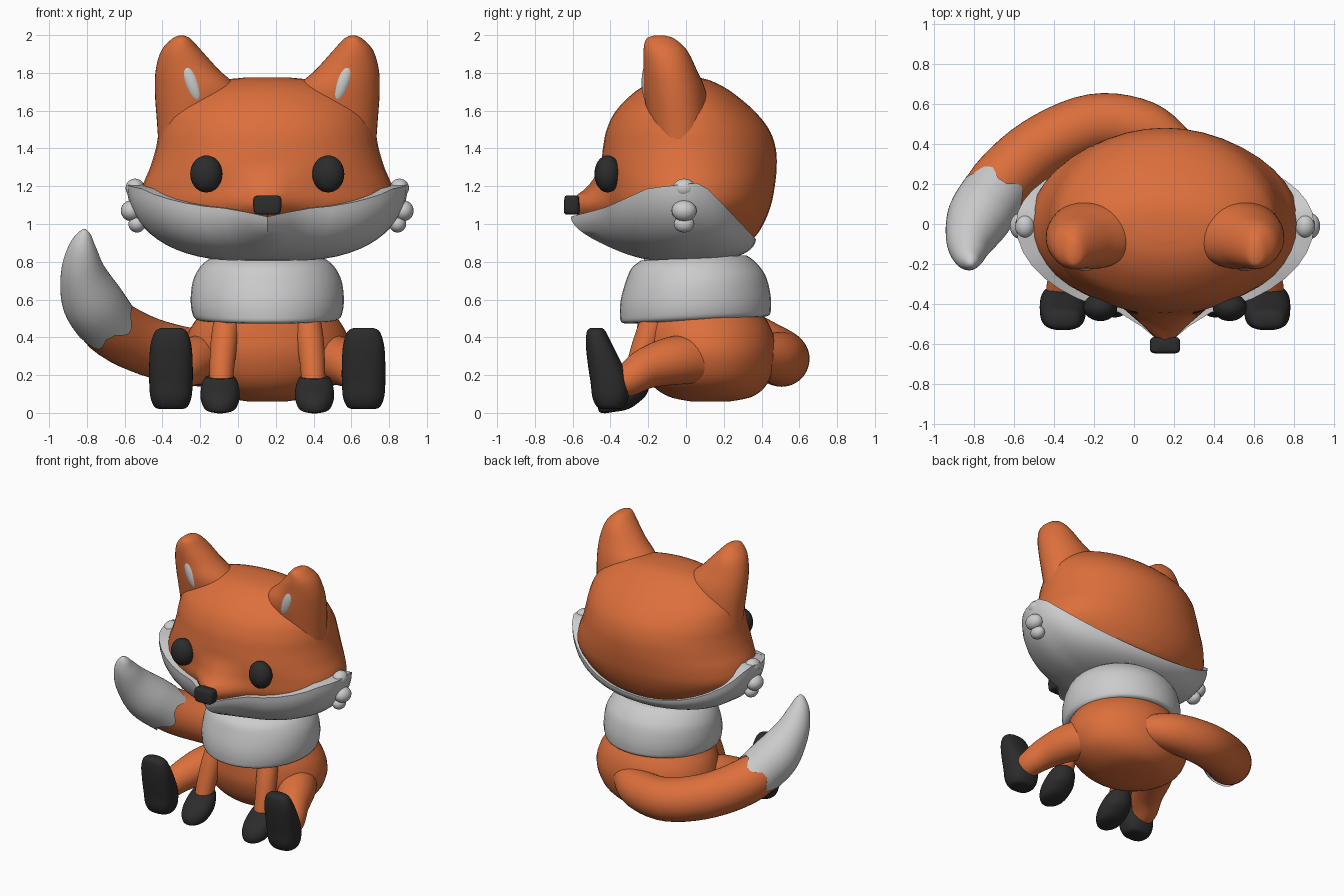
import bpy, bmesh, math
from mathutils import Vector

if "Cube" in bpy.data.objects:
    bpy.data.objects.remove(bpy.data.objects["Cube"])

AXIS = 0.155          # symmetry plane of the sitting figure
N = 40                # points per cross-section


def material(name, rgb):
    m = bpy.data.materials.new(name)
    m.diffuse_color = (*rgb, 1)
    m.use_nodes = True
    m.node_tree.nodes["Principled BSDF"].inputs["Base Color"].default_value = m.diffuse_color
    return m


ORANGE = material("orange", (0.72, 0.16, 0.045))
BLACK = material("black", (0.025, 0.025, 0.025))


def smooth_rows(rows, n=5):
    """Catmull-Rom interpolation of a table of section parameters."""
    out = []
    for i in range(len(rows) - 1):
        p = [rows[max(0, min(len(rows) - 1, i + k))] for k in (-1, 0, 1, 2)]
        for j in range(n):
            t = j / n
            out.append([0.5 * (2 * b + (c - a) * t + (2 * a - 5 * b + 4 * c - d) * t * t
                               + (3 * b - a - 3 * c + d) * t ** 3) for a, b, c, d in zip(*p)])
    return out + [list(rows[-1])]


def loft(name, rings, mat=None, mirror=False, x0=AXIS):
    bm = bmesh.new()
    vs = [[bm.verts.new(p) for p in r] for r in rings]
    for a, b in zip(vs, vs[1:]):
        for i in range(len(a)):
            j = (i + 1) % len(a)
            bm.faces.new((a[i], a[j], b[j], b[i]))
    for ring in (vs[0], vs[-1]):
        c = bm.verts.new(sum((v.co for v in ring), Vector()) / len(ring))
        for i in range(len(ring)):
            bm.faces.new((ring[i], ring[(i + 1) % len(ring)], c))
    bmesh.ops.recalc_face_normals(bm, faces=bm.faces)
    me = bpy.data.meshes.new(name)
    bm.to_mesh(me)
    bm.free()
    me.shade_smooth()
    me.set_sharp_from_angle(angle=math.radians(50))
    if mat:
        me.materials.append(mat)
    ob = bpy.data.objects.new(name, me)
    bpy.context.collection.objects.link(ob)
    ob.location.x = x0
    if mirror:
        ob.modifiers.new("Mirror", 'MIRROR').use_mirror_merge = False
    return ob


def power(v, e):
    return math.copysign(abs(v) ** e, v)


def angles():
    return [2 * math.pi * i / N for i in range(N)]


def ovals(name, rows, mat=None, mirror=False, e=1.0, tilt=0.0):
    """Stack of (z, centre x, centre y, radius x, radius y) sections."""
    rings = [[(cx + rx * power(math.cos(a), e), cy + ry * power(math.sin(a), e),
               z + tilt * ry * math.sin(a)) for a in angles()]
             for z, cx, cy, rx, ry in smooth_rows(rows)]
    return loft(name, rings, mat, mirror)


def tube(name, rows, mat=None, mirror=False, x0=AXIS, teeth=0.0):
    """Round limb through (x, y, z, radius) points; teeth makes a zigzag hem."""
    pts = smooth_rows(rows)
    rings = []
    for i, (x, y, z, r) in enumerate(pts):
        t = (Vector(pts[min(i + 1, len(pts) - 1)][:3]) - Vector(pts[max(i - 1, 0)][:3])).normalized()
        u = t.cross(Vector((0, 0, 1))).normalized()
        w = u.cross(t)
        hem = teeth if i == 0 else 0
        rings.append([Vector((x, y, z)) + r * (u * math.cos(a) + w * math.sin(a))
                      + t * hem * math.sin(5 * a) for a in angles()])
    return loft(name, rings, mat, mirror, x0)


def ball(name, c, r, mat=None, mirror=False, ry=0.0):
    bm = bmesh.new()
    bmesh.ops.create_uvsphere(bm, u_segments=24, v_segments=16, radius=1)
    ca, sa = math.cos(ry), math.sin(ry)
    for v in bm.verts:
        x, y, z = (v.co[k] * r[k] for k in range(3))
        v.co = (c[0] + x * ca + z * sa, c[1] + y, c[2] - x * sa + z * ca)
    me = bpy.data.meshes.new(name)
    bm.to_mesh(me)
    bm.free()
    me.shade_smooth()
    if mat:
        me.materials.append(mat)
    ob = bpy.data.objects.new(name, me)
    bpy.context.collection.objects.link(ob)
    ob.location.x = AXIS
    if mirror:
        ob.modifiers.new("Mirror", 'MIRROR').use_mirror_merge = False


def face_point(a, hw, front, back, snout, z):
    """Round back, front drawn out to a narrow snout."""
    x, s = hw * math.cos(a), math.sin(a)
    y = back * s if s > 0 else front * s - snout * math.exp(-(x / 0.12) ** 2)
    return (x, y, z)


# Head: z, half width, front, back, snout
head = [(0.84, .25, .15, .20, 0), (0.92, .48, .32, .35, .02), (1.0, .60, .38, .41, .12),
        (1.1, .67, .43, .45, .19), (1.2, .66, .44, .47, .08), (1.3, .62, .45, .48, .005),
        (1.4, .59, .44, .475, 0), (1.5, .57, .42, .44, 0), (1.6, .53, .37, .36, 0),
        (1.7, .42, .27, .24, 0), (1.755, .28, .17, .14, 0), (1.775, .12, .08, .07, 0)]
loft("head", [[face_point(a, *r[1:], r[0]) for a in angles()] for r in smooth_rows(head)], ORANGE)

# White cheek bowl with a rim that climbs at the sides and drops behind
RIM = [(-.7, 1.03), (-.6, 1.04), (-.42, 1.09), (-.2, 1.19), (.08, 1.22), (.2, 1.1), (.38, .91)]


def rim_z(y):
    for (y0, z0), (y1, z1) in zip(RIM, RIM[1:]):
        if y <= y1:
            return z0 + (z1 - z0) * (y - y0) / (y1 - y0)
    return RIM[-1][1]


bowl = []
for k in range(-1, 16):
    f = max(k, 0) / 15 * math.pi / 2 * 0.95
    c = math.cos(f) ** 0.7 * (0.9 if k < 0 else 1)
    ring = []
    for a in angles():
        zt = rim_z(face_point(a, .74, .46, .37, .15, 0)[1])
        ring.append(face_point(a, .745 * c, .46 * c, .37 * c, .15 * c ** 7,
                               zt - (zt - 0.8) * math.sin(f)))
    bowl.append(ring)
loft("cheeks", bowl)
for z, x, r in ((1.19, .70, .05), (1.07, .72, .055), (1.0, .69, .045)):
    ball("cheek_tuft", (x, -.01, z), (r, r * 1.2, r), None, True)

# Ears and their pale inner patches
ovals("ear", [(1.35, .38, -.02, .19, .15), (1.55, .38, -.04, .205, .16), (1.7, .37, -.06, .225, .165),
              (1.82, .425, -.085, .165, .14), (1.92, .455, -.11, .105, .115),
              (1.98, .455, -.135, .05, .075), (1.997, .455, -.14, .015, .03)], ORANGE, True)
ball("inner_ear", (.40, -.20, 1.75), (.042, .035, .115), None, True, 0.35)

# Eyes and nose
ball("eye", (.323, -.415, 1.265), (.085, .07, .098), BLACK, True)
ovals("nose", [(1.05, 0, -.605, .05, .03), (1.06, 0, -.605, .068, .04), (1.10, 0, -.605, .075, .042),
               (1.14, 0, -.605, .072, .038), (1.15, 0, -.605, .055, .03)], BLACK, e=0.4)

# White chest ruff
ovals("ruff", [(.49, 0, .05, .30, .30), (.495, 0, .05, .375, .385), (.54, 0, .05, .40, .40),
               (.62, 0, .05, .405, .395), (.71, 0, .05, .39, .37), (.78, 0, .04, .35, .33),
               (.82, 0, .04, .30, .28)], tilt=0.05)

# Body
ovals("body", [(.06, 0, .13, .10, .10), (.09, 0, .13, .25, .23), (.17, 0, .12, .38, .32),
               (.30, 0, .11, .44, .365), (.42, 0, .10, .42, .36), (.52, 0, .08, .36, .33),
               (.62, 0, .06, .30, .28)], ORANGE)

# Hind legs and upright feet
tube("hind_leg", [(.26, .14, .28, .12), (.36, -.04, .28, .13), (.44, -.2, .24, .11),
                  (.50, -.30, .18, .09), (.51, -.38, .15, .08)], ORANGE, True)
ovals("hind_foot", [(.02, .51, -.40, .05, .04), (.03, .51, -.40, .085, .07), (.08, .51, -.40, .108, .095),
                    (.16, .51, -.405, .115, .10), (.26, .51, -.43, .115, .09), (.36, .51, -.46, .108, .07),
                    (.43, .51, -.475, .085, .05), (.45, .51, -.475, .05, .03)], BLACK, True, e=0.8)

# Front legs and paws
tube("front_leg", [(.20, -.14, .56, .07), (.225, -.2, .40, .072), (.24, -.25, .25, .066),
                   (.245, -.28, .14, .062)], ORANGE, True)
ovals("front_paw", [(.005, .25, -.38, .04, .05), (.02, .25, -.37, .08, .09), (.07, .25, -.34, .102, .125),
                    (.12, .25, -.315, .102, .12), (.165, .25, -.285, .092, .092),
                    (.19, .25, -.275, .078, .075)], BLACK, True, tilt=0.15)

# Tail curling round to the left, with a toothed white tip
tube("tail", [(.22, .38, .30, .10), (.05, .48, .29, .135), (-.2, .50, .29, .15), (-.47, .38, .35, .155),
              (-.68, .19, .46, .155), (-.78, .03, .60, .13)], ORANGE, x0=0)
tube("tail_tip", [(-.70, .15, .485, .162), (-.775, .03, .60, .16), (-.82, -.08, .74, .12),
                  (-.825, -.155, .86, .08), (-.815, -.19, .94, .04), (-.81, -.20, .97, .01)],
     x0=0, teeth=0.035)
